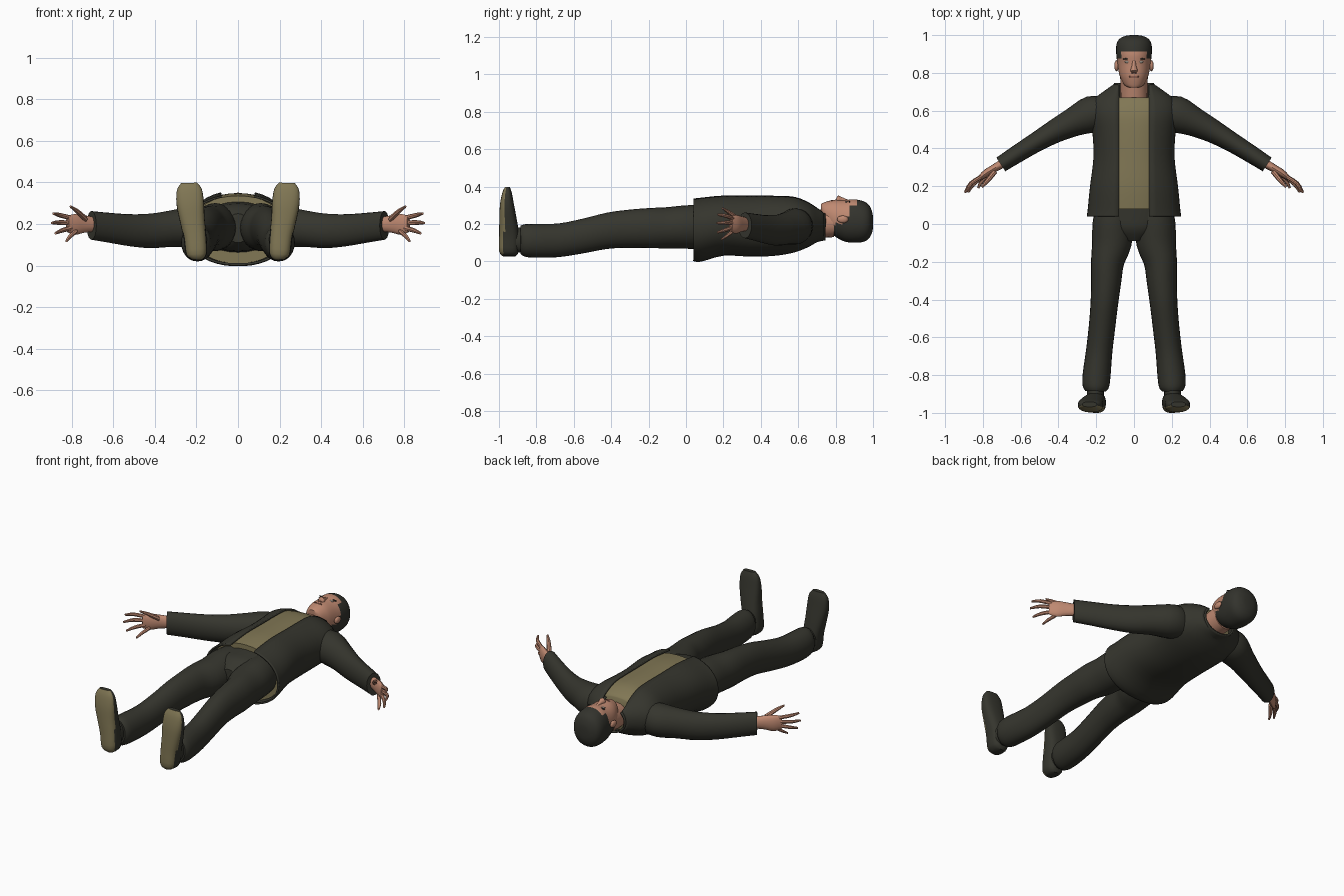
import bpy, bmesh, math
from mathutils import Vector

cube = bpy.data.objects.get("Cube")
if cube:
    bpy.data.objects.remove(cube, do_unlink=True)


def material(name, rgb):
    m = bpy.data.materials.new(name)
    m.use_nodes = True
    m.diffuse_color = (*rgb, 1)
    m.node_tree.nodes["Principled BSDF"].inputs["Base Color"].default_value = (*rgb, 1)
    return m


suit = material("dark suit", (0.036, 0.036, 0.027))
olive = material("olive cloth", (0.22, 0.185, 0.09))
skin = material("skin", (0.52, 0.25, 0.165))
hair = material("dark hair", (0.033, 0.033, 0.026))
lip = material("lip brown", (0.25, 0.1, 0.07))
eye = material("pale eye", (0.42, 0.38, 0.32))
Z, Y = Vector((0, 0, 1)), Vector((0, 1, 0))
made = []


def finish(name, bm, mats, rule=None):
    bmesh.ops.recalc_face_normals(bm, faces=bm.faces)
    bm.normal_update()
    if rule:
        for f in bm.faces:
            f.material_index = rule(f)
    me = bpy.data.meshes.new(name)
    bm.to_mesh(me)
    bm.free()
    for m in mats:
        me.materials.append(m)
    ob = bpy.data.objects.new(name, me)
    bpy.context.collection.objects.link(ob)
    made.append(ob)
    return ob


def smooth_rings(rings, steps):
    """Catmull-Rom interpolation between cross-sections."""
    r = [rings[0]] + list(rings) + [rings[-1]]
    out = []
    for i in range(1, len(r) - 2):
        for s in range(steps):
            t = s / steps
            out.append([0.5 * (2 * b + (c - a) * t + (2 * a - 5 * b + 4 * c - d) * t * t
                               + (3 * b - a - 3 * c + d) * t ** 3)
                        for a, b, c, d in zip(*r[i - 1:i + 3])])
    return out + [list(rings[-1])]


def loft(name, rings, mats, n=20, up=Z, side=1, p=1.0, gap=0, steps=3, rule=None):
    """Skin over rings (x, y, z, width, depth); gap leaves the front open."""
    rings = smooth_rings(rings, steps)
    cs = [Vector(r[:3]) for r in rings]
    bm = bmesh.new()
    loops = []
    for i, (c, r) in enumerate(zip(cs, rings)):
        tangent = cs[min(i + 1, len(cs) - 1)] - cs[max(i - 1, 0)]
        u = up.cross(tangent).normalized()
        ru, rv = r[3:]
        a0 = math.asin(min(0.95, gap / ru) ** (1 / p)) if gap else 0
        loop = []
        for k in range(n):
            a = a0 + (2 * math.pi - 2 * a0) * k / (n - 1 if gap else n)
            s, co = math.sin(a), math.cos(a)
            v = (c + u * ru * math.copysign(abs(s) ** p, s)
                 + up * rv * math.copysign(abs(co) ** p, co))
            loop.append(bm.verts.new((v.x * side, v.y, v.z)))
        loops.append(loop)
    for a, b in zip(loops, loops[1:]):
        for k in range(n - 1 if gap else n):
            j = (k + 1) % n
            bm.faces.new((a[k], a[j], b[j], b[k]))
    if not gap:
        bm.faces.new(loops[0])
        bm.faces.new(loops[-1])
    return finish(name, bm, mats, rule)


def ball(name, loc, scale, mat):
    bm = bmesh.new()
    bmesh.ops.create_uvsphere(bm, u_segments=12, v_segments=8, radius=1)
    for v in bm.verts:
        v.co = Vector(loc) + Vector(a * b for a, b in zip(v.co, scale))
    return finish(name, bm, [mat])


# Open jacket, shirt beneath it, and collar
body = [(0, .04, .172, .245, .166), (0, .08, .173, .24, .17), (0, .2, .195, .228, .16),
        (0, .35, .193, .21, .163), (0, .48, .195, .215, .16), (0, .58, .2, .23, .147),
        (0, .65, .2, .215, .12), (0, .70, .2, .155, .092), (0, .735, .2, .105, .078)]
jacket = loft("jacket", body, [suit], n=36, p=.92, gap=.08)
collar = loft("collar", [(0, .66, .2, .135, .102), (0, .70, .2, .122, .092),
                         (0, .745, .198, .1, .08)], [suit], n=28, gap=.075)
for ob in (jacket, collar):
    mod = ob.modifiers.new("cloth thickness", "SOLIDIFY")
    mod.thickness, mod.offset = .01, 0
shirt = [(x, y, z, w * .94, d * .955) for x, y, z, w, d in body[1:7]]
loft("shirt", shirt + [(0, .67, .2, .14, .098)], [olive], n=36, p=.92)

# Trousers seat
loft("trouser_seat", [(0, .12, .185, .2, .125), (0, .04, .185, .2, .118),
                      (0, -.03, .182, .17, .11), (0, -.09, .18, .06, .07)], [suit], n=28)

# Neck and head, with hair coloured by position
loft("neck", [(0, .62, .2, .07, .06), (0, .7, .2, .072, .075),
              (0, .79, .21, .073, .08)], [skin])


def hair_rule(f):
    c = f.calc_center_median()
    top = c.y > (.87 if abs(c.x) > .07 else .91)
    back = c.z < .2 and c.y > .775
    sideburn = c.z < .25 and c.y > .835
    return int(top or back or sideburn)


loft("head", [(0, .722, .285, .025, .022), (0, .735, .262, .05, .052), (0, .77, .243, .07, .082),
              (0, .80, .23, .08, .099), (0, .85, .217, .088, .111), (0, .90, .216, .094, .116),
              (0, .95, .213, .093, .108), (0, .98, .212, .077, .087), (0, .996, .21, .045, .052),
              (0, 1.0, .21, .015, .02)], [skin, hair], n=32, p=.95, steps=4, rule=hair_rule)
loft("nose", [(0, .87, .322, .008, .006), (0, .835, .328, .012, .015),
              (0, .813, .33, .02, .022), (0, .803, .325, .014, .01)], [skin], n=12)
ball("mouth", (0, .78, .324), (.028, .006, .005), lip)
ball("nose_shadow", (0, .8, .326), (.015, .004, .005), lip)
for label, s in (("left", 1), ("right", -1)):
    ball(label + "_ear", (s * .092, .838, .225), (.012, .03, .02), skin)
    ball(label + "_eye", (s * .036, .858, .319), (.015, .006, .005), eye)
    ball(label + "_eyebrow", (s * .038, .874, .319), (.022, .004, .005), hair)

# Paired limbs
fingers = {
    "thumb": [(.735, .28, .225, .014, .016), (.775, .23, .262, .012, .012), (.806, .195, .284, .006, .006)],
    "index_finger": [(.80, .255, .228, .011, .012), (.86, .215, .243, .01, .011), (.888, .17, .25, .006, .006)],
    "middle_finger": [(.80, .255, .205, .011, .012), (.865, .215, .207, .01, .011), (.895, .165, .205, .006, .006)],
    "ring_finger": [(.80, .25, .182, .011, .012), (.85, .21, .168, .01, .011), (.878, .168, .155, .006, .006)],
    "little_finger": [(.78, .255, .165, .011, .012), (.81, .22, .138, .01, .01), (.825, .19, .118, .006, .006)]}


def sole_rule(f):
    return int(f.normal.y < -.35 or f.calc_center_median().y < -.985)


for label, s in (("left", 1), ("right", -1)):
    loft(label + "_sleeve", [
        (.14, .60, .19, .07, .085), (.22, .582, .187, .097, .097), (.32, .54, .178, .077, .088),
        (.42, .49, .167, .062, .083), (.52, .432, .17, .052, .077), (.62, .37, .182, .047, .072),
        (.705, .315, .193, .043, .069)], [suit], side=s)
    loft(label + "_palm", [
        (.68, .33, .198, .024, .034), (.74, .295, .2, .021, .042), (.785, .267, .198, .02, .05),
        (.82, .24, .2, .012, .04)], [skin], n=16, side=s)
    for part, path in fingers.items():
        loft(label + "_" + part, path, [skin], n=8, side=s)
    loft(label + "_trouser_leg", [
        (.105, .08, .185, .1, .115), (.112, 0, .185, .107, .115), (.118, -.1, .18, .105, .11),
        (.14, -.2, .178, .088, .107), (.147, -.3, .175, .08, .102), (.157, -.42, .164, .073, .097),
        (.17, -.55, .136, .07, .093), (.185, -.68, .113, .07, .09), (.198, -.80, .11, .074, .09),
        (.202, -.86, .112, .07, .087), (.203, -.885, .115, .055, .075)], [suit], n=24, side=s)
    loft(label + "_ankle", [(.203, -.86, .115, .045, .065), (.207, -.95, .115, .045, .07)],
         [suit], side=s)
    loft(label + "_shoe", [
        (.2, -.945, .028, .025, .035), (.2, -.947, .055, .05, .052), (.207, -.946, .14, .055, .053),
        (.22, -.951, .22, .06, .047), (.23, -.957, .30, .066, .038), (.234, -.957, .365, .06, .026),
        (.235, -.955, .398, .038, .013)], [suit, olive], n=24, up=Y, side=s, p=.75, rule=sole_rule)

# Smooth shading with crisp creases
bpy.ops.object.select_all(action="DESELECT")
for ob in made:
    ob.select_set(True)
bpy.context.view_layer.objects.active = jacket
bpy.ops.object.shade_smooth_by_angle(angle=math.radians(40))
